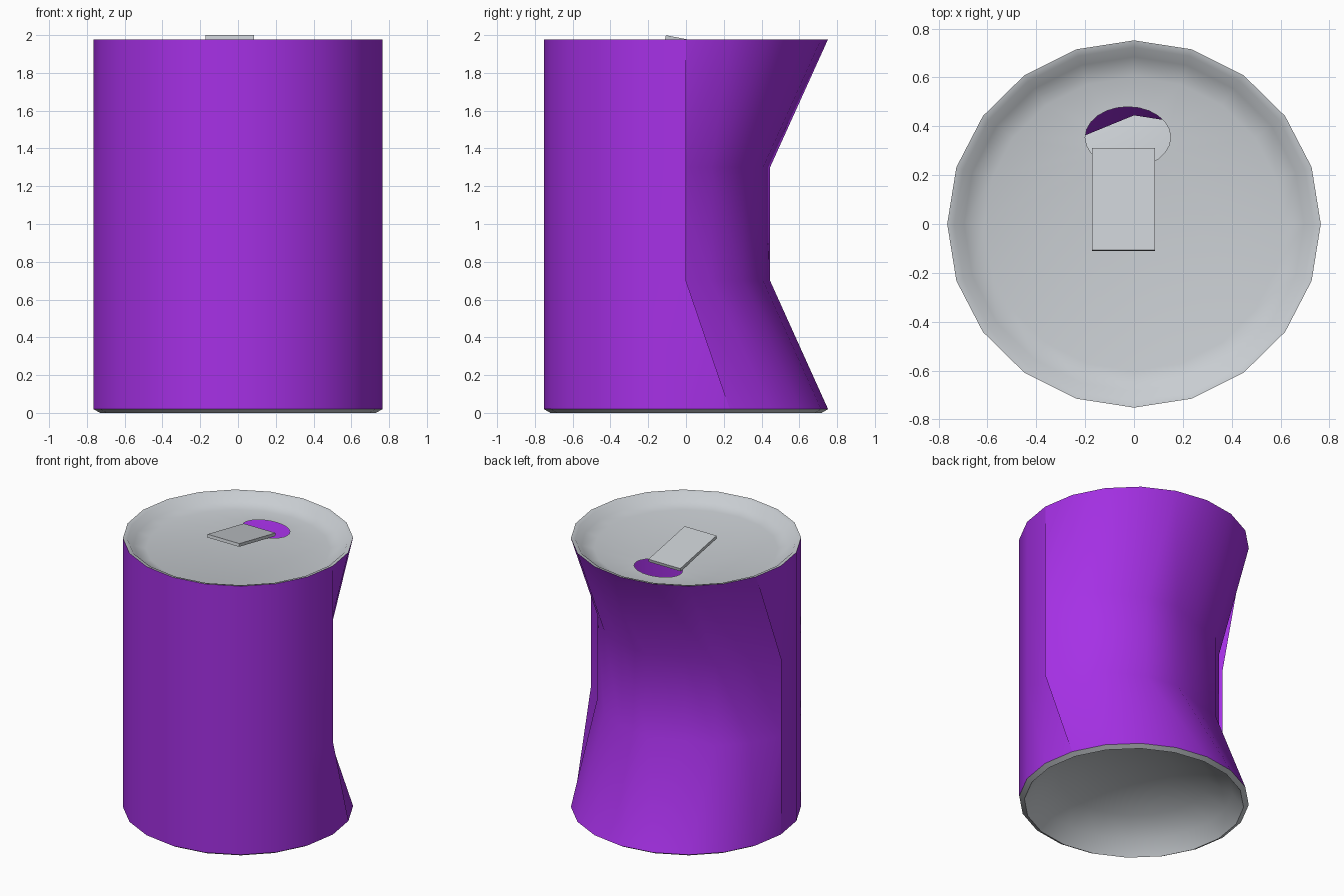
import bpy, bmesh, math
from mathutils import Matrix

if "Cube" in bpy.data.objects:
    bpy.data.objects.remove(bpy.data.objects["Cube"])

N, RX, RY = 20, 0.765, 0.752


def material(name, rgb):
    m = bpy.data.materials.new(name)
    m.diffuse_color = (*rgb, 1)
    m.use_nodes = True
    m.node_tree.nodes["Principled BSDF"].inputs["Base Color"].default_value = m.diffuse_color
    return m


purple = material("purple paint", (0.38, 0.03, 0.79))
silver = material("silver metal", (0.58, 0.61, 0.64))


def finish(bm, name, mat, angle=42):
    bm.normal_update()
    me = bpy.data.meshes.new(name)
    bm.to_mesh(me)
    bm.free()
    me.materials.append(mat)
    ob = bpy.data.objects.new(name, me)
    bpy.context.collection.objects.link(ob)
    if angle:
        bpy.ops.object.select_all(action='DESELECT')
        ob.select_set(True)
        bpy.context.view_layer.objects.active = ob
        bpy.ops.object.shade_smooth_by_angle(angle=math.radians(angle))
    return ob


def ring(bm, s, z, n=N, rx=RX, ry=RY, cx=0, cy=0):
    return [bm.verts.new((cx + rx * s * math.cos(2 * math.pi * i / n),
                          cy + ry * s * math.sin(2 * math.pi * i / n), z)) for i in range(n)]


def bridge(bm, low, high):
    # triangles with one consistent diagonal
    for i in range(len(low)):
        j = (i + 1) % len(low)
        bm.faces.new((low[i], low[j], high[i]))
        bm.faces.new((low[j], high[j], high[i]))


# Can wall: the back half of the two middle rings is pushed inwards
bm = bmesh.new()
rings = [ring(bm, 1, z) for z in (0.02, 0.70, 1.30, 1.978)]
for r in rings[1:3]:
    for v in r:
        if v.co.y > 0.01:
            v.co.y -= 0.307
    r[6].co.y -= 0.06  # small uneven crumple
for a, b in zip(rings, rings[1:]):
    bridge(bm, a, b)
finish(bm, "can_wall", purple)

# Top lid: thin rim, rounded recess, flat floor with drinking hole
bm = bmesh.new()
rings = [ring(bm, s, z) for s, z in ((1, 1.978), (0.962, 1.972), (0.91, 1.925), (0.80, 1.902))]
for a, b in zip(rings, rings[1:]):
    bridge(bm, a, b)
hole = ring(bm, 1, 1.90, 24, 0.175, 0.125, -0.025, 0.355)
edges = [bm.edges.new((hole[i], hole[i - 1])) for i in range(24)]
edges += [bm.edges.get((rings[-1][i], rings[-1][i - 1])) for i in range(N)]
bmesh.ops.triangle_fill(bm, edges=edges, use_beauty=True, normal=(0, 0, 1))
bmesh.ops.recalc_face_normals(bm, faces=bm.faces)
if sum(f.normal.z for f in bm.faces) < 0:
    bmesh.ops.reverse_faces(bm, faces=bm.faces)
finish(bm, "top_lid", silver, 60)

# Bottom: thin rim and inward dome
bm = bmesh.new()
rings = [ring(bm, s, z) for s, z in ((0.35, 0.26), (0.65, 0.19), (0.86, 0.10),
                                     (0.955, 0.0), (1, 0.02))]
for a, b in zip(rings, rings[1:]):
    bridge(bm, a, b)
tip = bm.verts.new((0, 0, 0.28))
for i in range(N):
    bm.faces.new((tip, rings[0][(i + 1) % N], rings[0][i]))
bmesh.ops.recalc_face_normals(bm, faces=bm.faces)
if sum(f.normal.z * f.calc_area() for f in bm.faces) > 0:
    bmesh.ops.reverse_faces(bm, faces=bm.faces)
finish(bm, "bottom_base", silver)

# Pull tab: tilted plate over the hole
bm = bmesh.new()
bmesh.ops.create_cube(bm, size=1, matrix=Matrix.Translation((-0.043, 0.10, 1.948))
                      @ Matrix.Rotation(math.radians(-11), 4, 'X')
                      @ Matrix.Diagonal((0.257, 0.425, 0.022, 1)))
finish(bm, "pull_tab", silver, 0)
